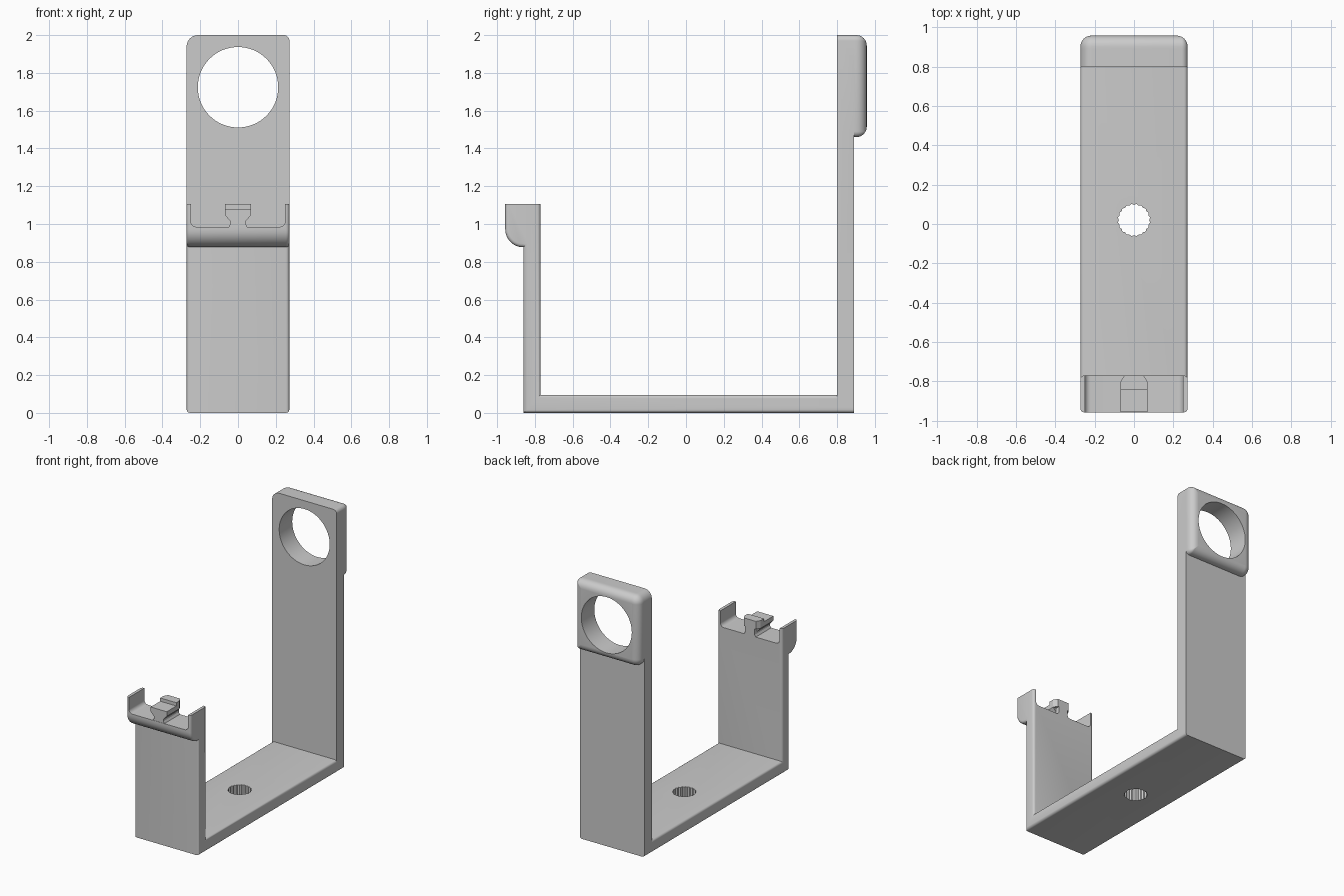
import bpy, bmesh, math

if "Cube" in bpy.data.objects:
    bpy.data.objects.remove(bpy.data.objects["Cube"], do_unlink=True)

grey = bpy.data.materials.new("light grey")
grey.use_nodes = True
grey.diffuse_color = (0.6, 0.6, 0.6, 1)
grey.node_tree.nodes["Principled BSDF"].inputs["Base Color"].default_value = (0.6, 0.6, 0.6, 1)

W = 0.272      # half width
TOP = 1.105    # top of the front clip


def finish(name, bm):
    bmesh.ops.recalc_face_normals(bm, faces=bm.faces[:])
    mesh = bpy.data.meshes.new(name)
    bm.to_mesh(mesh)
    bm.free()
    mesh.materials.append(grey)
    ob = bpy.data.objects.new(name, mesh)
    bpy.context.collection.objects.link(ob)
    return ob


def loft(name, rings, bevel=0, keep=None):
    """Skin a list of equal-length rings, cap both ends, round chosen cap edges."""
    bm = bmesh.new()
    rows = [[bm.verts.new(p) for p in ring] for ring in rings]
    n = len(rows[0])
    for a, b in zip(rows, rows[1:]):
        for i in range(n):
            j = (i + 1) % n
            bm.faces.new((a[i], a[j], b[j], b[i]))
    caps = [bm.faces.new(rows[0]), bm.faces.new(rows[-1])]
    bmesh.ops.recalc_face_normals(bm, faces=bm.faces[:])
    if bevel:
        edges = [e for f in caps for e in f.edges
                 if not keep((e.verts[0].co + e.verts[1].co) / 2)]
        bmesh.ops.bevel(bm, geom=edges, offset=bevel, segments=4,
                        profile=0.5, affect='EDGES')
    return finish(name, bm)


def prism(name, pts, axis, a, b, **kw):
    place = {'x': lambda u, v, t: (t, u, v),
             'y': lambda u, v, t: (u, t, v),
             'z': lambda u, v, t: (u, v, t)}[axis]
    return loft(name, [[place(u, v, t) for u, v in pts] for t in (a, b)], **kw)


def arc(cx, cy, r, a0, a1, n=8):
    return [(cx + r * math.cos(math.radians(a0 + (a1 - a0) * i / n)),
             cy + r * math.sin(math.radians(a0 + (a1 - a0) * i / n)))
            for i in range(n + 1)]


def round_rect(x0, x1, z0, z1, radii, inset=0):
    """Radii in the order bottom left, bottom right, top right, top left."""
    x0, x1, z0, z1 = x0 + inset, x1 - inset, z0 + inset, z1 - inset
    bl, br, tr, tl = [max(r - inset, 0.002) for r in radii]
    return (arc(x0 + bl, z0 + bl, bl, 180, 270) + arc(x1 - br, z0 + br, br, 270, 360)
            + arc(x1 - tr, z1 - tr, tr, 0, 90) + arc(x0 + tl, z1 - tl, tl, 90, 180))


def combine(target, tool, operation):
    mod = target.modifiers.new(operation.lower(), 'BOOLEAN')
    mod.object, mod.operation, mod.solver = tool, operation, 'EXACT'
    bpy.context.view_layer.objects.active = target
    bpy.ops.object.modifier_apply(modifier=mod.name)
    bpy.data.objects.remove(tool, do_unlink=True)


# Base plate and front arm in one L profile
bracket = prism("bracket",
                [(-0.86, 0), (0.89, 0), (0.89, 0.095), (-0.77, 0.095),
                 (-0.77, TOP), (-0.86, TOP)],
                'x', -W, W, bevel=0.018,
                keep=lambda c: c.z > TOP - 0.01 or c.y > 0.88)

# Tall back arm with rounded top corners
back_arm = prism("back_arm", round_rect(-W, W, 0.03, 2, (0.002, 0.002, 0.03, 0.06)),
                 'y', 0.80, 0.89)
combine(bracket, back_arm, 'UNION')

# Thick head on the back arm, its outer rim rolled over
R = 0.055
rings = [[(x, 0.83, z) for x, z in round_rect(-W, W, 1.46, 2, (0.06, 0.03, 0.03, 0.06))]]
for i in range(7):
    a = math.radians(15 * i)
    rings.append([(x, 0.957 - R + R * math.sin(a), z) for x, z in
                  round_rect(-W, W, 1.46, 2, (0.06, 0.03, 0.03, 0.06), R * (1 - math.cos(a)))])
combine(bracket, loft("head", rings), 'UNION')

# Front lip, curved underneath
lip = prism("front_lip",
            [(-0.82, TOP), (-0.957, TOP)] + arc(-0.862, 0.972, 0.095, 180, 270)
            + [(-0.82, 0.877)],
            'x', -W, W, bevel=0.018,
            keep=lambda c: c.z > TOP - 0.01 or c.y > -0.83)
combine(bracket, lip, 'UNION')

# Pocket between the two ears
pocket = prism("pocket_cutter", round_rect(-0.25, 0.25, 0.985, 1.3, (0.03,) * 4), 'y', -1.1, -0.6)
combine(bracket, pocket, 'DIFFERENCE')

# Large round opening in the head
opening = prism("opening_cutter", arc(0, 1.724, 0.213, 0, 354.375, 63), 'y', 0.6, 1.2)
combine(bracket, opening, 'DIFFERENCE')

# Fluted hole in the base
flutes = [(r * math.cos(math.pi * i / 20), 0.02 + r * math.sin(math.pi * i / 20))
          for i in range(40) for r in [0.083 if i % 2 else 0.077]]
combine(bracket, prism("hole_cutter", flutes, 'z', -0.2, 0.3), 'DIFFERENCE')

# Clip tab: waisted T section with a raised ridge at the back
half = [(0.055, 0.975), (0.04, 1.0), (0.04, 1.015), (0.068, 1.045), (0.068, 1.08)]
tab = prism("clip_tab", half + [(-x, z) for x, z in reversed(half)], 'y', -0.955, -0.80)
neck = prism("tab_neck", half[:3] + [(0.04, 1.06), (-0.04, 1.06)]
             + [(-x, z) for x, z in reversed(half[:3])], 'y', -0.82, -0.77)
combine(tab, neck, 'UNION')
plan = [(0.068, -0.84), (0.068, -0.80), (0.05, -0.77)]
ridge = prism("tab_ridge", plan + [(-x, y) for x, y in reversed(plan)], 'z', 1.045, TOP)
combine(tab, ridge, 'UNION')

# Smooth the rounded edges, keep the corners sharp
for ob in (bracket, tab):
    bpy.ops.object.select_all(action='DESELECT')
    ob.select_set(True)
    bpy.context.view_layer.objects.active = ob
    bpy.ops.object.shade_smooth_by_angle(angle=math.radians(30))
